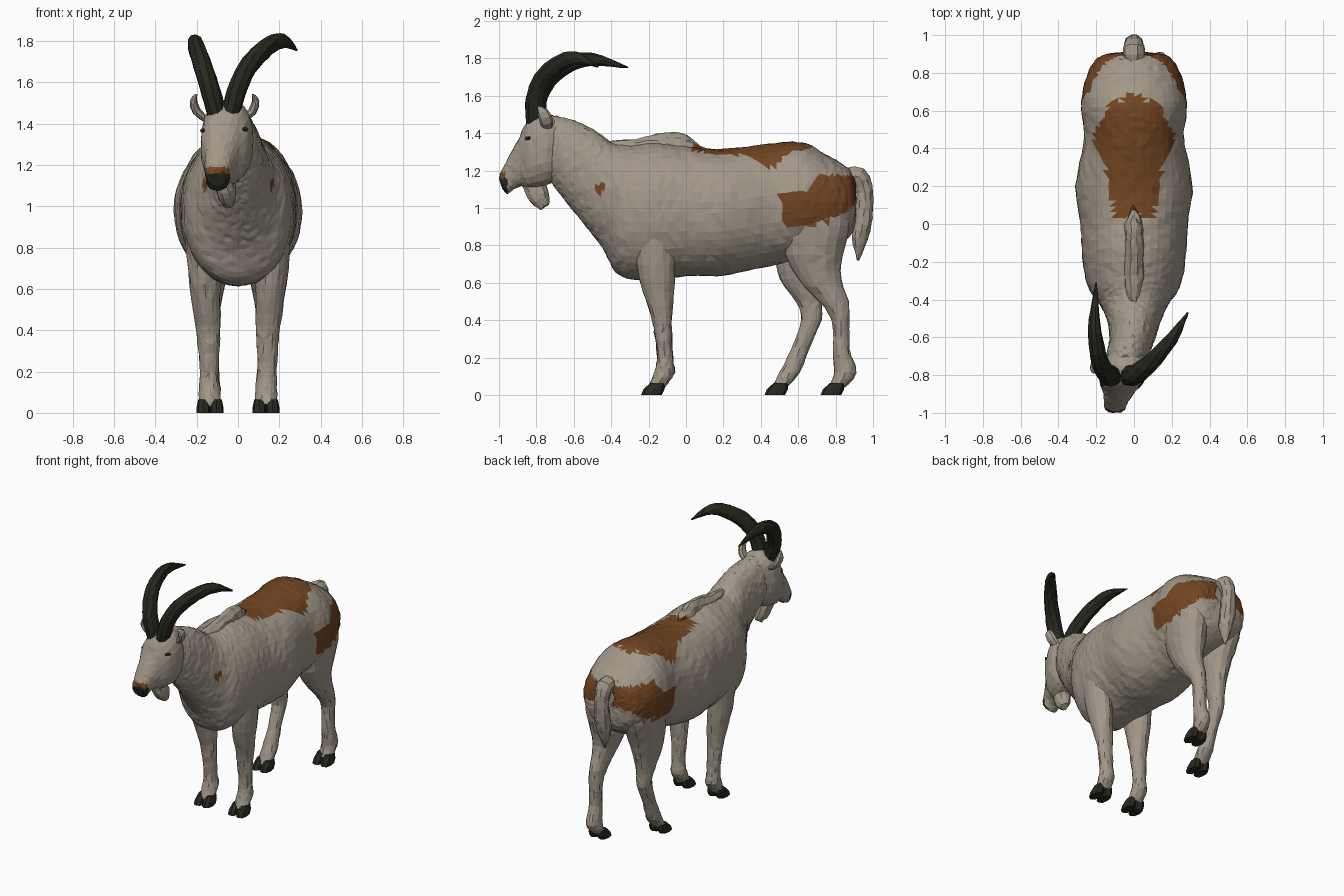
import bpy, bmesh, math, random
from mathutils import Vector as V

random.seed(4)


def material(name, rgb):
    m = bpy.data.materials.new(name)
    m.diffuse_color = (*rgb, 1)
    return m


COAT, BROWN, DARK = 0, 1, 2
MATS = [material("coat", (0.36, 0.31, 0.25)), material("brown_patch", (0.17, 0.06, 0.015)),
        material("dark_horn", (0.02, 0.022, 0.013))]


def inside(p, poly):
    """Even-odd test of a 2D point against a polygon."""
    hit = False
    for (ax, ay), (bx, by) in zip(poly, poly[1:] + poly[:1]):
        if (ay > p[1]) != (by > p[1]) and p[0] < (bx - ax) * (p[1] - ay) / (by - ay) + ax:
            hit = not hit
    return hit


# Patch outlines: saddle as (|x|, y), haunch and neck spot as (y, z)
SADDLE = [(0, 0.08), (0.03, 0.03), (0.11, 0.04), (0.13, 0.22), (0.17, 0.36), (0.22, 0.41),
          (0.21, 0.48), (0.17, 0.55), (0.12, 0.66), (0.07, 0.65), (0.04, 0.69), (0, 0.68)]
HAUNCH = [(0.53, 0.88), (0.66, 0.91), (0.82, 0.95), (0.92, 1.04), (0.92, 1.17), (0.7, 1.18),
          (0.65, 1.09), (0.5, 1.07), (0.51, 0.99)]
SPOT = [(-0.49, 1.09), (-0.47, 1.06), (-0.43, 1.1), (-0.43, 1.14), (-0.48, 1.12)]


def coat_rule(c):
    if c.y < -0.955 and c.z < 1.155:
        return DARK
    if c.y < -0.965 and c.z < 1.19:
        return BROWN
    if c.z > 1.1 and inside((abs(c.x), c.y), SADDLE):
        return BROWN
    if inside((c.y, c.z), SPOT) or (abs(c.x) > 0.05 and inside((c.y, c.z), HAUNCH)):
        return BROWN
    return COAT


def spline(rows, n):
    """Catmull-Rom refinement of rows of numbers."""
    out = []
    for i in range(len(rows) - 1):
        a, b, c, d = (rows[max(0, min(len(rows) - 1, i + k))] for k in (-1, 0, 1, 2))
        for s in range(n):
            t = s / n
            out.append([0.5 * (2 * q + (r - p) * t + (2 * p - 5 * q + 4 * r - w) * t * t
                               + (3 * q - p - 3 * r + w) * t ** 3) for p, q, r, w in zip(a, b, c, d)])
    return out + [list(rows[-1])]


def loft(name, rings, sides, rule, power=1.0, jitter=0.0):
    """Skin of elliptical rings, each given as centre, half-axis u, half-axis v."""
    bm = bmesh.new()
    loops = []
    for c, u, v in rings:
        loop = []
        for k in range(sides):
            a = 2 * math.pi * k / sides
            ca, sa = math.cos(a), math.sin(a)
            p = c + u * math.copysign(abs(ca) ** power, ca) + v * math.copysign(abs(sa) ** power, sa)
            loop.append(bm.verts.new(p + V([random.uniform(-jitter, jitter) for _ in range(3)])))
        loops.append(loop)
    for a, b in zip(loops, loops[1:]):
        for k in range(sides):
            j = (k + 1) % sides
            bm.faces.new((a[k], a[j], b[j], b[k]))
    bm.faces.new(loops[0])
    bm.faces.new(loops[-1])
    bmesh.ops.triangulate(bm, faces=bm.faces[:])
    bmesh.ops.recalc_face_normals(bm, faces=bm.faces[:])
    for f in bm.faces:
        f.material_index = rule(f.calc_center_median()) if callable(rule) else rule
    me = bpy.data.meshes.new(name)
    bm.to_mesh(me)
    bm.free()
    for m in MATS:
        me.materials.append(m)
    ob = bpy.data.objects.new(name, me)
    bpy.context.collection.objects.link(ob)
    return ob


def tube(name, rows, sides, rule, n=3, flat=1.0, jitter=0.0):
    """Tapered tube along rows of x, y, z, radius; flat scales the sideways radius."""
    pts = spline(rows, n)
    rings = []
    for i, p in enumerate(pts):
        t = (V(pts[min(i + 1, len(pts) - 1)][:3]) - V(pts[max(i - 1, 0)][:3])).normalized()
        side = (V((1, 0, 0)) - t * t.x).normalized()
        r = max(p[3], 0.003)
        rings.append((V(p[:3]), side * r * flat, t.cross(side) * r))
    return loft(name, rings, sides, rule, jitter=jitter)


def column(name, rows, sides, rule, n=2, jitter=0.0, power=1.0):
    """Limb of level rings from rows of z, y0, y1, x0, x1."""
    rings = [(V(((x0 + x1) / 2, (y0 + y1) / 2, z)), V(((x1 - x0) / 2, 0, 0)), V((0, (y1 - y0) / 2, 0)))
             for z, y0, y1, x0, x1 in spline(rows, n)]
    return loft(name, rings, sides, rule, power, jitter)


def spine(name, rows, sides, n, power, jitter):
    """Rings from rows of top y, z, bottom y, z, half width, x centre."""
    rings = [(V((x, (ty + by) / 2, (tz + bz) / 2)), V((w, 0, 0)), V((0, (ty - by) / 2, (tz - bz) / 2)))
             for ty, tz, by, bz, w, x in spline(rows, n)]
    return loft(name, rings, sides, coat_rule, power, jitter)


# Torso and neck
spine("body", [
    (0.905, 1.15, 0.91, 1.02, 0.07, 0), (0.87, 1.21, 0.89, 0.87, 0.19, 0),
    (0.76, 1.28, 0.78, 0.78, 0.255, 0), (0.62, 1.35, 0.62, 0.73, 0.28, 0),
    (0.45, 1.345, 0.45, 0.69, 0.265, 0), (0.2, 1.315, 0.2, 0.64, 0.31, 0),
    (0.0, 1.33, 0.0, 0.635, 0.285, 0), (-0.15, 1.35, -0.2, 0.615, 0.275, 0),
    (-0.3, 1.34, -0.36, 0.64, 0.245, 0), (-0.39, 1.345, -0.45, 0.79, 0.185, 0),
    (-0.48, 1.41, -0.55, 0.92, 0.14, 0), (-0.58, 1.46, -0.64, 1.03, 0.12, -0.01),
    (-0.68, 1.49, -0.71, 1.12, 0.11, -0.035), (-0.74, 1.49, -0.75, 1.16, 0.09, -0.05)],
    44, 6, 0.95, 0.003)

# Head, turned slightly to one side
head = spine("head", [
    (-0.68, 1.48, -0.71, 1.14, 0.10, -0.04), (-0.77, 1.515, -0.75, 1.12, 0.125, -0.05),
    (-0.85, 1.46, -0.83, 1.10, 0.115, -0.065), (-0.9, 1.36, -0.88, 1.115, 0.085, -0.08),
    (-0.955, 1.26, -0.92, 1.10, 0.065, -0.095), (-0.99, 1.19, -0.955, 1.075, 0.056, -0.1),
    (-1.0, 1.16, -0.98, 1.10, 0.04, -0.1)], 20, 4, 0.85, 0.002)

# Eyes sit flush with the head
for s in (-1, 1):
    ok, loc, nor, _ = head.closest_point_on_mesh(V((-0.08 + s * 0.14, -0.875, 1.38)))
    u = nor.cross(V((0, 0, 1))).normalized()
    v = nor.cross(u)
    loft("eye", [(loc + nor * d, u * 0.022 * k, v * 0.012 * k) for d, k in ((-0.004, 1), (0.004, 0.8))], 8, DARK)

# Beard
tube("beard", [(-0.075, -0.83, 1.15, 0.055), (-0.06, -0.80, 1.09, 0.06), (-0.05, -0.775, 1.04, 0.05),
               (-0.045, -0.755, 1.005, 0.028)], 10, COAT, 2, 0.85, 0.003)

# Horns sweep up and back
HORN_R = (0.055, 0.057, 0.054, 0.048, 0.036, 0.004)
HORNS = [[(-0.105, -0.80, 1.45), (-0.14, -0.80, 1.58), (-0.175, -0.74, 1.69), (-0.2, -0.64, 1.765),
          (-0.21, -0.5, 1.795), (-0.2, -0.31, 1.75)],
         [(-0.035, -0.80, 1.45), (0.0, -0.80, 1.58), (0.06, -0.76, 1.69), (0.14, -0.68, 1.77),
          (0.215, -0.585, 1.80), (0.285, -0.47, 1.755)]]
for path in HORNS:
    tube("horn", [(*p, r) for p, r in zip(path, HORN_R)], 9, DARK, 4, 0.85, 0.002)

# Ears
for s in (-1, 1):
    x = -0.065
    tube("ear", [(x + s * 0.09, -0.74, 1.42, 0.025), (x + s * 0.135, -0.745, 1.46, 0.036),
                 (x + s * 0.15, -0.765, 1.51, 0.03), (x + s * 0.135, -0.79, 1.54, 0.006)], 8, COAT, 2, 0.6)

# Mane ridge over the withers
spine("mane_ridge", [(-0.42, 1.36, -0.42, 1.25, 0.03, 0), (-0.27, 1.37, -0.27, 1.25, 0.06, 0),
                     (-0.1, 1.405, -0.1, 1.25, 0.05, 0), (0.0, 1.39, 0.0, 1.25, 0.045, 0),
                     (0.1, 1.32, 0.1, 1.25, 0.015, 0)], 10, 3, 1.0, 0.005)

# Tail
tube("tail", [(0, 0.85, 1.16, 0.05), (0, 0.925, 1.165, 0.055), (0, 0.955, 1.08, 0.045), (0, 0.95, 0.95, 0.05),
              (0, 0.93, 0.84, 0.045), (0, 0.92, 0.72, 0.006)], 10, COAT, 3, 1.05, 0.003)

# Legs as rows of z, y0, y1, inner x, outer x
FRONT = [(1.05, -0.27, -0.03, 0.10, 0.245), (0.85, -0.28, -0.05, 0.09, 0.255), (0.62, -0.25, -0.06, 0.085, 0.235),
         (0.42, -0.185, -0.075, 0.085, 0.205), (0.33, -0.17, -0.075, 0.09, 0.195), (0.2, -0.155, -0.07, 0.095, 0.185),
         (0.12, -0.17, -0.06, 0.085, 0.19), (0.04, -0.2, -0.115, 0.085, 0.185)]
BACK = [(1.08, 0.52, 0.87, 0.06, 0.24), (0.9, 0.52, 0.875, 0.03, 0.255), (0.75, 0.53, 0.84, 0.03, 0.235),
        (0.62, 0.6, 0.83, 0.06, 0.21), (0.5, 0.71, 0.87, 0.085, 0.195), (0.4, 0.78, 0.875, 0.09, 0.185),
        (0.25, 0.785, 0.875, 0.095, 0.18), (0.12, 0.79, 0.91, 0.085, 0.185), (0.04, 0.765, 0.85, 0.085, 0.185)]
STEP = [(1.08, 0.52, 0.87, 0.06, 0.24), (0.9, 0.5, 0.86, 0.03, 0.255), (0.75, 0.48, 0.80, 0.03, 0.235),
        (0.62, 0.5, 0.76, 0.06, 0.21), (0.5, 0.59, 0.73, 0.085, 0.195), (0.4, 0.615, 0.725, 0.09, 0.185),
        (0.25, 0.565, 0.66, 0.095, 0.18), (0.12, 0.5, 0.61, 0.085, 0.185), (0.04, 0.46, 0.54, 0.085, 0.185)]
LEGS = [("front_leg", FRONT, -1, -0.24), ("front_leg", FRONT, 1, -0.24),
        ("hind_leg", STEP, -1, 0.42), ("hind_leg", BACK, 1, 0.72)]
for name, rows, s, toe in LEGS:
    column(name, [(z, y0, y1, s * a, s * b) for z, y0, y1, a, b in rows], 16, coat_rule, 3, 0.003)
    # Cloven hoof, two toes
    for x in (0.103, 0.168):
        column("hoof", [(0, toe, toe + 0.11, s * x - 0.033, s * x + 0.033),
                        (0.03, toe + 0.012, toe + 0.125, s * x - 0.032, s * x + 0.032),
                        (0.065, toe + 0.05, toe + 0.125, s * x - 0.025, s * x + 0.025)], 8, DARK, 1, 0, 0.8)

# Small brown mark on the heel of the trailing foot
tube("heel_mark", [(0.135, 0.80, 0.05, 0.03), (0.135, 0.84, 0.065, 0.022)], 8, BROWN, 1, 1.4)
